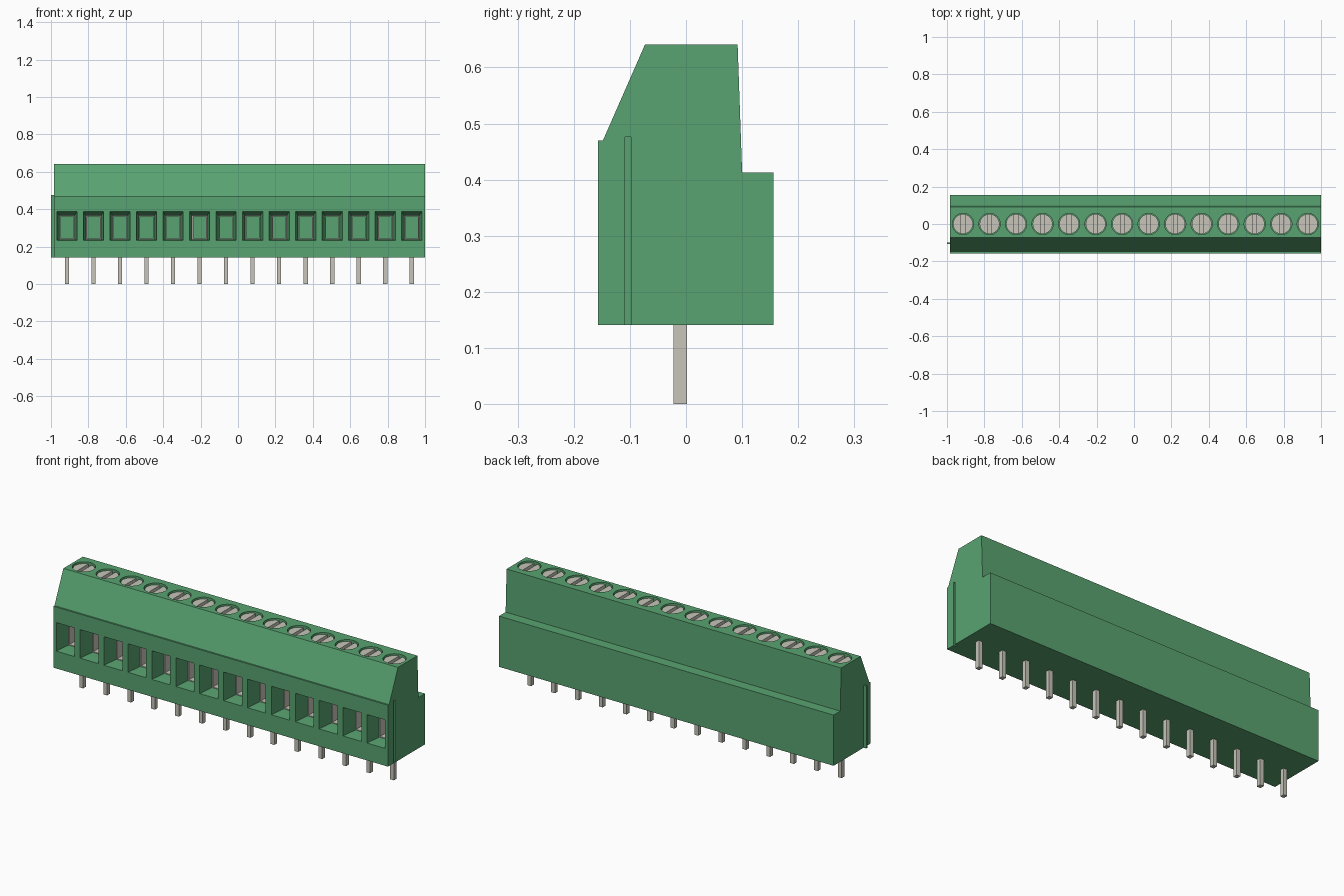
import bpy, bmesh, math

cube = bpy.data.objects.get("Cube")
if cube:
    bpy.data.objects.remove(cube, do_unlink=True)


def material(name, rgb):
    m = bpy.data.materials.new(name)
    m.use_nodes = True
    m.diffuse_color = (*rgb, 1)
    m.node_tree.nodes["Principled BSDF"].inputs["Base Color"].default_value = (*rgb, 1)
    return m


GREEN = material("green plastic", (0.10, 0.37, 0.165))
METAL = material("pale metal", (0.57, 0.56, 0.49))

POLES = 14
LEFT, RIGHT = -0.985, 1.0
PITCH = (RIGHT - LEFT) / POLES
CENTRES = [LEFT + PITCH * (i + 0.5) for i in range(POLES)]
BASE, TOP = 0.141, 0.641
HOLE_R, SCREW_R = 0.057, 0.053


def finish(name, bm, mat):
    bmesh.ops.recalc_face_normals(bm, faces=bm.faces)
    mesh = bpy.data.meshes.new(name)
    bm.to_mesh(mesh)
    bm.free()
    mesh.materials.append(mat)
    obj = bpy.data.objects.new(name, mesh)
    bpy.context.collection.objects.link(obj)
    return obj


def loft(bm, rings, closed=False):
    """Skin a list of equal-length point rings; cap the ends unless closed."""
    loops = [[bm.verts.new(p) for p in ring] for ring in rings]
    n = len(loops[0])
    pairs = list(zip(loops, loops[1:]))
    if closed:
        pairs.append((loops[-1], loops[0]))
    else:
        bm.faces.new(loops[0])
        bm.faces.new(loops[-1])
    for a, b in pairs:
        for i in range(n):
            j = (i + 1) % n
            bm.faces.new((a[i], a[j], b[j], b[i]))


def box(bm, x0, x1, y0, y1, z0, z1):
    loft(bm, [[(x0, y0, z), (x1, y0, z), (x1, y1, z), (x0, y1, z)] for z in (z0, z1)])


def rect(x, half, y, z0, z1):
    return [(x - half, y, z0), (x + half, y, z0), (x + half, y, z1), (x - half, y, z1)]


def arc(x, r, start, end, steps):
    return [(x + r * math.cos(start + (end - start) * i / steps),
             r * math.sin(start + (end - start) * i / steps)) for i in range(steps + 1)]


def prism(bm, outline, z0, z1):
    loft(bm, [[(x, y, z) for x, y in outline] for z in (z0, z1)])


def cut(target, bm):
    cutter = finish("cutter", bm, GREEN)
    cutter.hide_render = True
    mod = target.modifiers.new("cut", 'BOOLEAN')
    mod.operation, mod.solver, mod.object = 'DIFFERENCE', 'EXACT', cutter
    bpy.context.view_layer.objects.active = target
    bpy.ops.object.modifier_apply(modifier=mod.name)
    bpy.data.objects.remove(cutter, do_unlink=True)


# Housing: stepped side profile swept along the row
profile = [(-0.157, BASE), (0.156, BASE), (0.156, 0.413), (0.10, 0.413),
           (0.092, TOP), (-0.073, TOP), (-0.148, 0.47), (-0.157, 0.47)]
bm = bmesh.new()
loft(bm, [[(x, y, z) for y, z in profile] for x in (LEFT, RIGHT)])
housing = finish("housing", bm, GREEN)

# Wire entries (funnel then tunnel), screw wells and the end groove
FUNNEL_END, TUNNEL_END = -0.075, 0.05
bm = bmesh.new()
for x in CENTRES:
    loft(bm, [rect(x, 0.054, -0.18, 0.234, 0.387), rect(x, 0.054, -0.157, 0.234, 0.387),
              rect(x, 0.040, FUNNEL_END, 0.238, 0.366), rect(x, 0.040, TUNNEL_END, 0.238, 0.366)])
    prism(bm, arc(x, HOLE_R, 0, math.tau, 32)[:-1], TOP - 0.045, TOP + 0.02)
box(bm, RIGHT - 0.015, RIGHT + 0.02, -0.109, -0.098, BASE - 0.02, 0.476)
cut(housing, bm)

# Interlocking rib on the opposite end
bm = bmesh.new()
box(bm, -1.0, LEFT + 0.002, -0.108, -0.099, BASE, 0.475)
finish("end_rib", bm, GREEN)

# Metal parts for each pole
gap = math.asin(0.010 / SCREW_R)
for i, x in enumerate(CENTRES, 1):
    bm = bmesh.new()
    box(bm, x - 0.011, x + 0.011, -0.022, 0.002, 0, BASE + 0.01)
    finish(f"pin_{i}", bm, METAL)

    # Slotted screw: disc with two raised half heads
    bm = bmesh.new()
    prism(bm, arc(x, SCREW_R, 0, math.tau, 32)[:-1], TOP - 0.045, TOP - 0.024)
    for turn in (0, math.pi):
        start = turn - math.pi / 2 + gap
        prism(bm, arc(x, SCREW_R, start, start + math.pi - 2 * gap, 14), TOP - 0.024, TOP - 0.008)
    finish(f"screw_{i}", bm, METAL)

    # Clamp sleeve lining the tunnel
    bm = bmesh.new()
    front, back = FUNNEL_END + 0.001, TUNNEL_END - 0.001
    loft(bm, [rect(x, 0.0395, front, 0.2385, 0.3655), rect(x, 0.034, front, 0.243, 0.361),
              rect(x, 0.034, back, 0.243, 0.361), rect(x, 0.0395, back, 0.2385, 0.3655)], closed=True)
    finish(f"clamp_{i}", bm, METAL)

# Round the well and screw walls while keeping edges crisp
bpy.ops.object.select_all(action='DESELECT')
for obj in bpy.context.collection.objects:
    if obj.name.startswith(("housing", "screw")):
        obj.select_set(True)
bpy.context.view_layer.objects.active = housing
bpy.ops.object.shade_smooth_by_angle(angle=math.radians(20))
